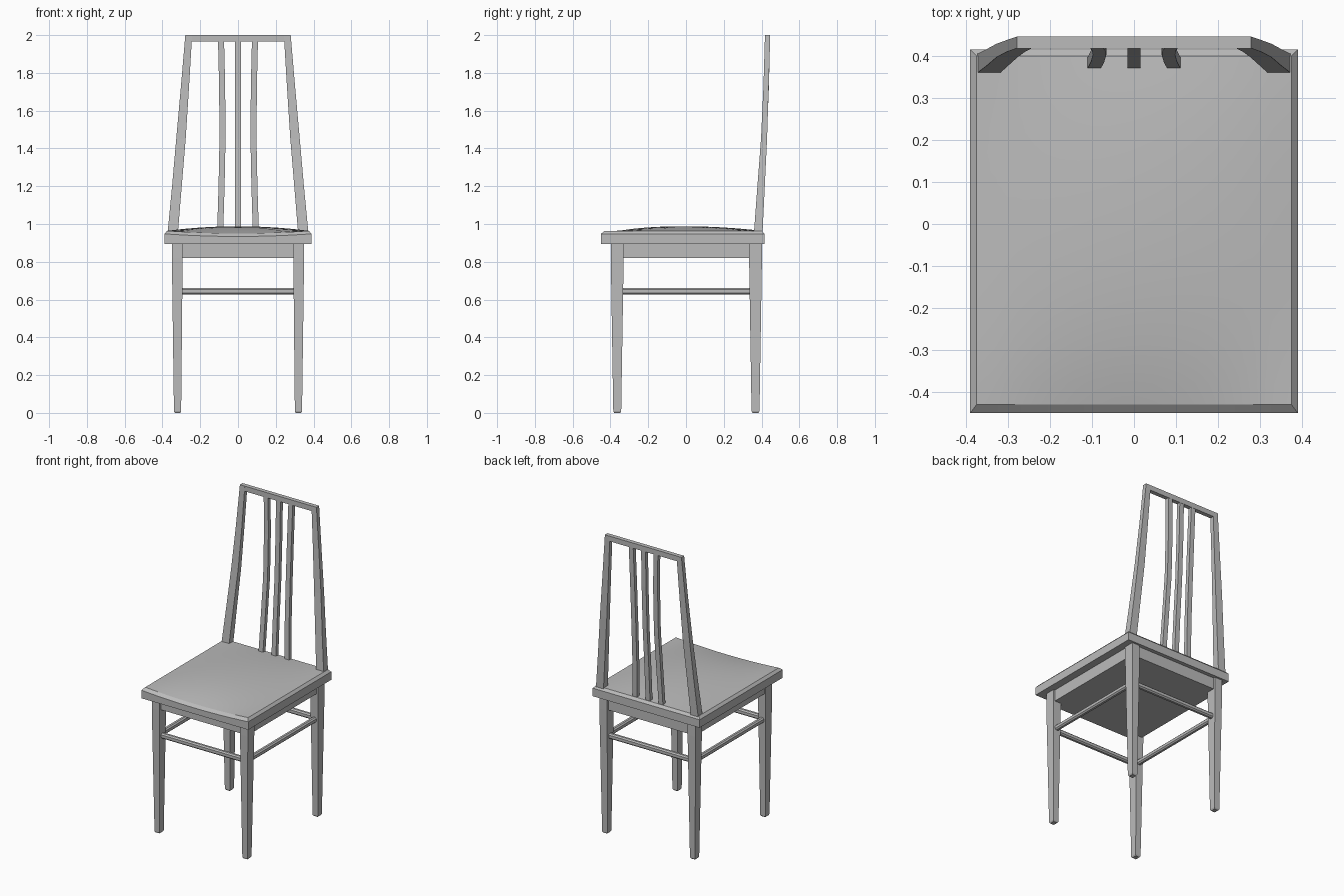
import bpy, bmesh, math

cube = bpy.data.objects.get("Cube")
if cube:
    bpy.data.objects.remove(cube, do_unlink=True)

grey = bpy.data.materials.new("plain grey")
grey.diffuse_color = (0.5, 0.5, 0.5, 1)
grey.use_nodes = True
grey.node_tree.nodes["Principled BSDF"].inputs["Base Color"].default_value = (0.5, 0.5, 0.5, 1)


def finish(name, bm):
    bmesh.ops.recalc_face_normals(bm, faces=bm.faces)
    mesh = bpy.data.meshes.new(name)
    bm.to_mesh(mesh)
    bm.free()
    mesh.materials.append(grey)
    obj = bpy.data.objects.new(name, mesh)
    bpy.context.collection.objects.link(obj)
    return obj


def loft(name, sections):
    """Skin rectangles given as (x0, x1, y0, y1, z)."""
    bm = bmesh.new()
    rings = [[bm.verts.new(p) for p in ((a, c, z), (b, c, z), (b, d, z), (a, d, z))]
             for a, b, c, d, z in sections]
    for low, high in zip(rings, rings[1:]):
        for i in range(4):
            j = (i + 1) % 4
            bm.faces.new((low[i], low[j], high[j], high[i]))
    bm.faces.new(rings[0])
    bm.faces.new(rings[-1])
    return finish(name, bm)


def mirrored(s, sections):
    """Mirror sections across x when s is -1."""
    return [(*sorted((s * a, s * b)), *rest) for a, b, *rest in sections]


def bar(name, length, location, turn):
    """Horizontal stretcher with chamfered edges."""
    bm = bmesh.new()
    bmesh.ops.create_cube(bm, size=1)
    bmesh.ops.scale(bm, vec=(length, 0.03, 0.034), verts=bm.verts)
    long_edges = [e for e in bm.edges if abs(e.verts[0].co.x - e.verts[1].co.x) > 0.1]
    bmesh.ops.bevel(bm, geom=long_edges, offset=0.008, segments=1, affect='EDGES')
    obj = finish(name, bm)
    obj.location = location
    obj.rotation_euler.z = turn


# Seat: domed top with a dip along the front, mitred bevel and straight rim
def seat_height(x, y):
    u, v = x / 0.375, (y + 0.015) / 0.415
    dome = 0.024 * (1 - u * u) * (1 - v * v)
    dip = 0.014 * (1 - u * u) * max(0, -v) ** 3
    return 0.964 + dome - dip


bm = bmesh.new()
bmesh.ops.create_grid(bm, x_segments=16, y_segments=16, size=1)
for v in bm.verts:
    v.co.x *= 0.375
    v.co.y = v.co.y * 0.415 - 0.015
    v.co.z = seat_height(v.co.x, v.co.y)


def extrude_rim(edges, move):
    geom = bmesh.ops.extrude_edge_only(bm, edges=edges)["geom"]
    for v in geom:
        if isinstance(v, bmesh.types.BMVert):
            move(v.co)
    return [e for e in geom if isinstance(e, bmesh.types.BMEdge) and e.is_boundary]


def spread(co):
    co.x *= 0.39 / 0.375
    co.y = (co.y + 0.015) * 0.4325 / 0.415 - 0.0175
    co.z -= 0.016


def drop(co):
    co.z = 0.895


rim = extrude_rim([e for e in bm.edges if e.is_boundary], spread)
rim = extrude_rim(rim, drop)
bmesh.ops.holes_fill(bm, edges=rim, sides=0)
seat = finish("seat", bm)
bpy.ops.object.select_all(action='DESELECT')
seat.select_set(True)
bpy.context.view_layer.objects.active = seat
bpy.ops.object.shade_smooth_by_angle(angle=math.radians(25))

# Apron block under the seat
loft("apron", [(-0.34, 0.34, -0.385, 0.39, z) for z in (0.82, 0.9)])

# Tapered legs with chamfered feet, and uprights of the back
for s, side in ((1, "left"), (-1, "right")):
    for y, end in ((-0.364, "front"), (0.368, "back")):
        loft(f"{end}_{side}_leg", mirrored(s, [
            (0.306, 0.334, y - 0.016, y + 0.016, 0),
            (0.301, 0.339, y - 0.021, y + 0.021, 0.008),
            (0.293, 0.35, y - 0.034, y + 0.034, 0.82),
            (0.293, 0.35, y - 0.034, y + 0.034, 0.9)]))
    loft(f"{side}_back_post", mirrored(s, [
        (0.32, 0.375, 0.358, 0.404, 0.93),
        (0.298, 0.349, 0.378, 0.417, 1.2),
        (0.277, 0.327, 0.397, 0.429, 1.45),
        (0.259, 0.302, 0.41, 0.438, 1.73),
        (0.243, 0.279, 0.418, 0.446, 2)]))
    bar(f"{side}_stretcher", 0.69, (s * 0.32, 0.002, 0.643), math.pi / 2)
    bar("front_stretcher" if s > 0 else "back_stretcher", 0.6,
        (0, -0.364 if s > 0 else 0.368, 0.643), 0)

# Top rail
loft("top_rail", [(-0.26, 0.26, 0.418, 0.446, z) for z in (1.966, 2)])

# Three slats, the outer two slightly bowed
for s, name in ((-1, "right_slat"), (0, "middle_slat"), (1, "left_slat")):
    loft(name, [(s * x - 0.016, s * x + 0.016, y, y + 0.026, z) for x, y, z in (
        (0.095, 0.37, 0.94), (0.087, 0.385, 1.2), (0.082, 0.402, 1.45),
        (0.084, 0.413, 1.73), (0.09, 0.419, 1.98))])
